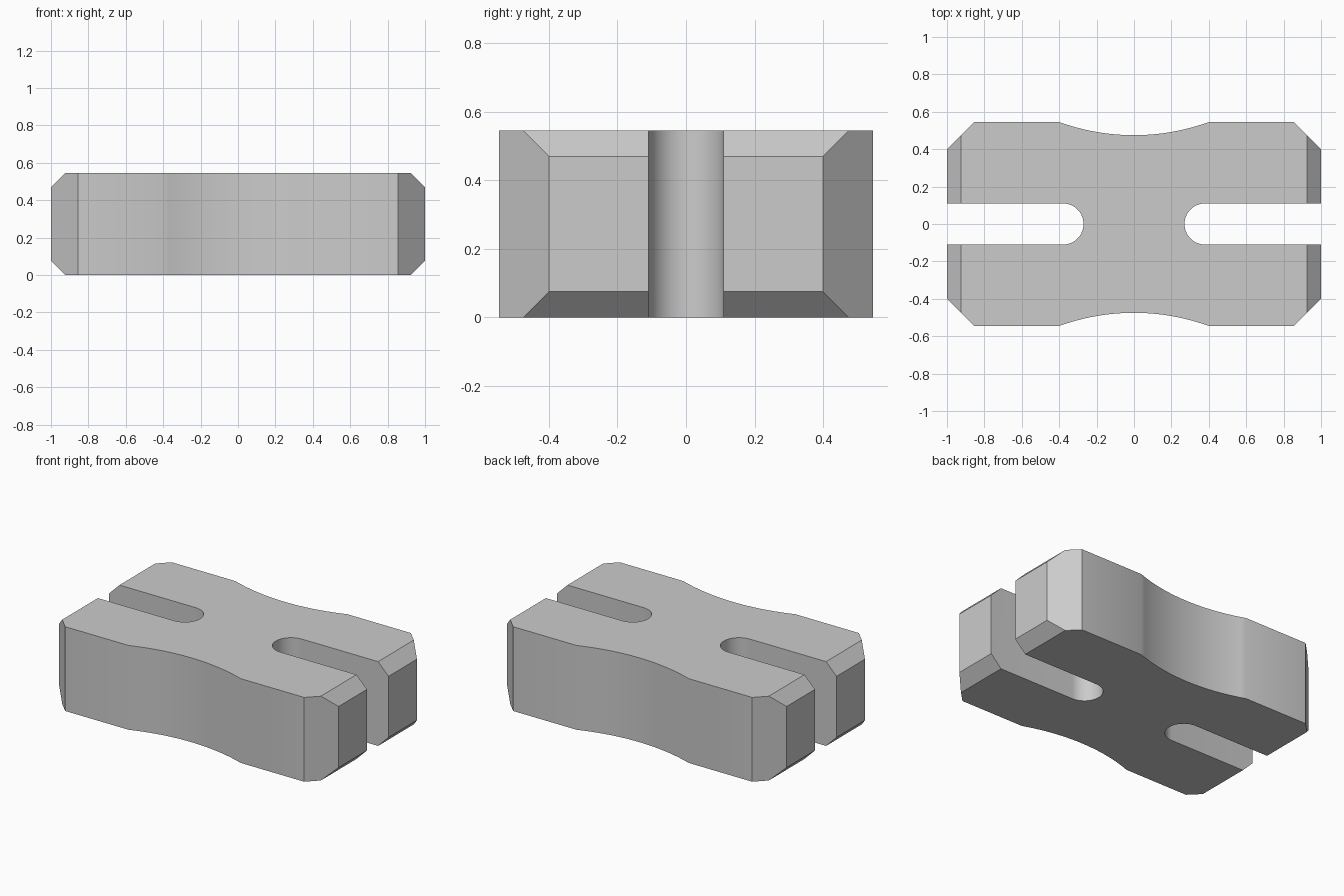
import bpy
import bmesh
from math import asin, cos, pi, sin, sqrt
from mathutils import Vector

cube = bpy.data.objects.get("Cube")
if cube:
    bpy.data.objects.remove(cube, do_unlink=True)

WIDTH, HEIGHT = 0.545, 0.545       # half depth, full height
SLOT_R, SLOT_X = 0.11, 0.38        # slot radius and centre of its round end
WAIST_X, WAIST_SAG = 0.4, 0.07     # half chord and depth of the side hollow
CORNER, CHAMFER = 0.145, 0.075

grey = bpy.data.materials.new("plain grey")
grey.use_nodes = True
grey.diffuse_color = (0.6, 0.6, 0.6, 1)
grey.node_tree.nodes["Principled BSDF"].inputs["Base Color"].default_value = (0.6, 0.6, 0.6, 1)


def quarter_outline():
    """Plan outline of the +x +y quarter, from slot bottom to the waist."""
    pts = []
    for i in range(13):                                  # round slot end
        a = pi - i / 12 * pi / 2
        pts.append((SLOT_X + SLOT_R * cos(a), SLOT_R * sin(a)))
    pts += [(1, SLOT_R), (1, WIDTH - CORNER), (1 - CORNER, WIDTH)]
    radius = (WAIST_X ** 2 + WAIST_SAG ** 2) / (2 * WAIST_SAG)
    half = asin(WAIST_X / radius)
    for i in range(13):                                  # hollow side
        x = radius * sin(half * (1 - i / 12))
        pts.append((x, WIDTH - WAIST_SAG + radius - sqrt(radius ** 2 - x ** 2)))
    return pts


# Mirror the quarter into the full closed outline
q = quarter_outline()
upper = q + [(-x, y) for x, y in reversed(q[:-1])]
outline = upper + [(x, -y) for x, y in reversed(upper[1:-1])]

# Extrude the plan
bm = bmesh.new()
base = bm.faces.new([bm.verts.new((x, y, 0)) for x, y in outline])
top = bmesh.ops.extrude_face_region(bm, geom=[base], use_keep_orig=True)
for v in top["geom"]:
    if isinstance(v, bmesh.types.BMVert):
        v.co.z = HEIGHT

# Chamfer the upper and lower edges of both ends
for sx in (-1, 1):
    for sz, z in ((-1, 0), (1, HEIGHT)):
        bmesh.ops.bisect_plane(
            bm, geom=bm.verts[:] + bm.edges[:] + bm.faces[:],
            plane_co=Vector((sx * (1 - CHAMFER), 0, z)),
            plane_no=Vector((sx, 0, sz)).normalized(), clear_outer=True)
        rim = [e for e in bm.edges if e.is_boundary]
        bmesh.ops.holes_fill(bm, edges=rim, sides=0)
bmesh.ops.recalc_face_normals(bm, faces=bm.faces[:])

mesh = bpy.data.meshes.new("slotted_block")
bm.to_mesh(mesh)
bm.free()
mesh.materials.append(grey)
block = bpy.data.objects.new("slotted_block", mesh)
bpy.context.collection.objects.link(block)

# Smooth the curved walls, keep the chamfers sharp
bpy.ops.object.select_all(action="DESELECT")
block.select_set(True)
bpy.context.view_layer.objects.active = block
bpy.ops.object.shade_smooth_by_angle(angle=pi / 6)
